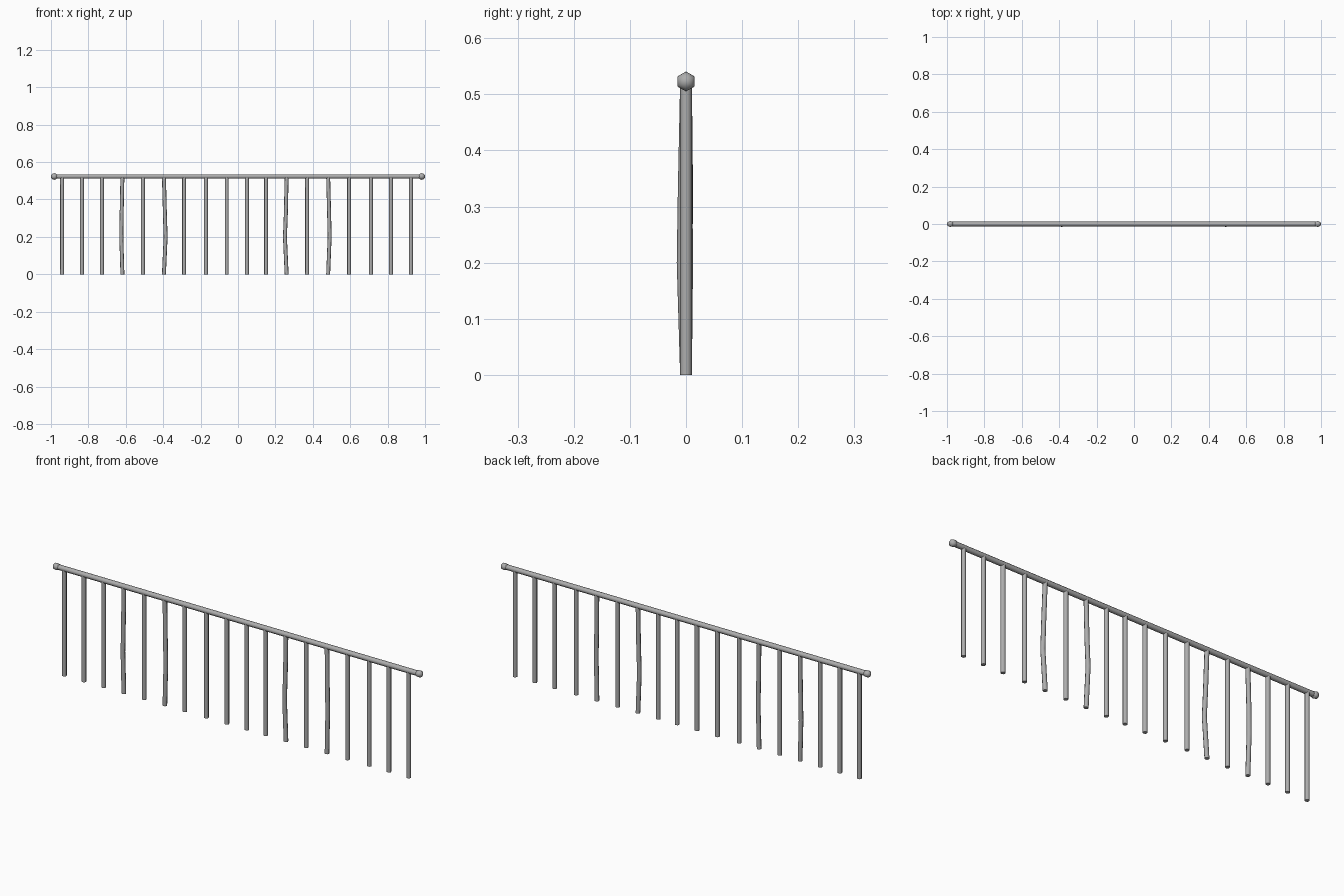
import bpy, bmesh, math
from mathutils import Matrix, Vector

cube = bpy.data.objects.get("Cube")
if cube:
    bpy.data.objects.remove(cube, do_unlink=True)

RAIL_Z = 0.523
BAR_R = 0.0105
RAIL_R = 0.0125
KNOB_R = 0.0178

steel = bpy.data.materials.new("grey_steel")
steel.use_nodes = True
GREY = (0.42, 0.42, 0.42, 1)
steel.diffuse_color = GREY
steel.node_tree.nodes["Principled BSDF"].inputs["Base Color"].default_value = GREY


def finish(name, bm, angle):
    bmesh.ops.recalc_face_normals(bm, faces=bm.faces)
    mesh = bpy.data.meshes.new(name)
    bm.to_mesh(mesh)
    bm.free()
    mesh.materials.append(steel)
    ob = bpy.data.objects.new(name, mesh)
    bpy.context.collection.objects.link(ob)
    bpy.ops.object.select_all(action='DESELECT')
    ob.select_set(True)
    bpy.context.view_layer.objects.active = ob
    bpy.ops.object.shade_smooth_by_angle(angle=math.radians(angle))
    return ob


def tube(name, path, radius, sides, u, v):
    """Capped tube through the path, with rings in the plane of u and v."""
    bm = bmesh.new()
    rings = []
    for p in path:
        ring = []
        for i in range(sides):
            a = math.tau * i / sides
            ring.append(bm.verts.new(Vector(p) + radius * (math.cos(a) * u + math.sin(a) * v)))
        rings.append(ring)
    for low, high in zip(rings, rings[1:]):
        for i in range(sides):
            j = (i + 1) % sides
            bm.faces.new((low[i], low[j], high[j], high[i]))
    bm.faces.new(rings[0])
    bm.faces.new(rings[-1])
    return finish(name, bm, 65)


X, Y, Z = Vector((1, 0, 0)), Vector((0, 1, 0)), Vector((0, 0, 1))

# Six-sided top rail with a round knob on each end
tube("top_rail", [(-0.985, 0, RAIL_Z), (0.985, 0, RAIL_Z)], RAIL_R, 6, Y, Z)
for side, name in ((1, "left_knob"), (-1, "right_knob")):
    bm = bmesh.new()
    bmesh.ops.create_uvsphere(bm, u_segments=6, v_segments=8, radius=KNOB_R)
    bmesh.ops.transform(bm, verts=bm.verts, matrix=Matrix.Translation(
        (side * (1 - KNOB_R), 0, RAIL_Z)) @ Matrix.Rotation(math.pi / 2, 4, 'Y')
        @ Matrix.Rotation(math.pi / 2, 4, 'Z'))
    finish(name, bm, 65)

# Upright bars; a few are dented at two heights by an x, y offset
bar_x = [-0.94, -0.834, -0.727, -0.618, -0.508, -0.396, -0.288, -0.171, -0.06,
         0.048, 0.15, 0.26, 0.37, 0.482, 0.594, 0.711, 0.818, 0.925]
dents = {3: ((-0.006, 0.001), (-0.004, 0.002)),
         5: ((0.009, -0.006), (0.005, -0.003)),
         11: ((-0.009, 0.002), (-0.004, 0.001)),
         13: ((0.008, -0.006), (0.005, -0.004))}
for n, x in enumerate(bar_x):
    path = [(x, 0, 0)]
    if n in dents:
        for z, (dx, dy) in zip((0.2, 0.33), dents[n]):
            path.append((x + dx, dy, z))
    path.append((x, 0, RAIL_Z))
    tube(f"bar_{n + 1}", path, BAR_R, 8, X, Y)
